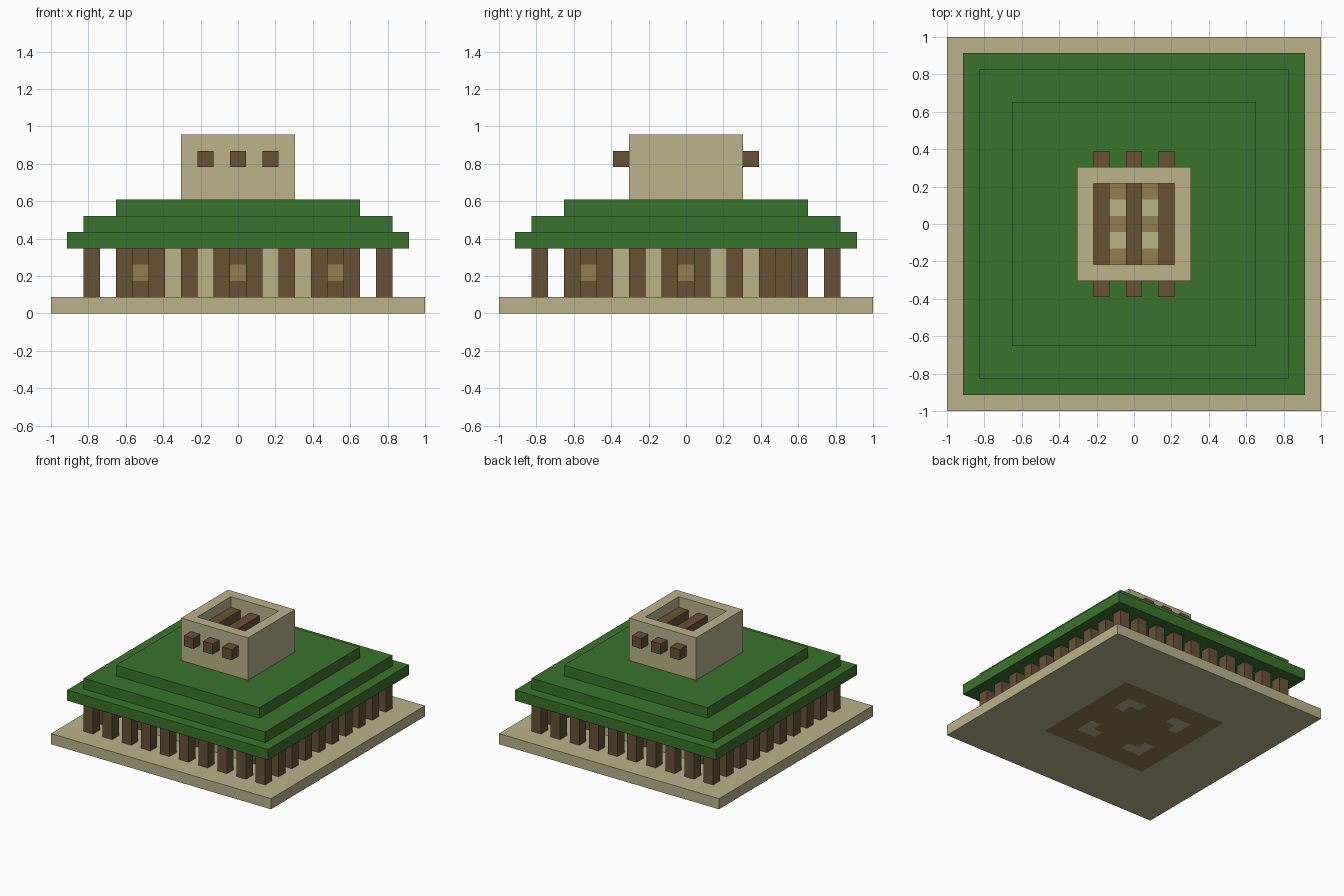
import bpy
import bmesh

U = 2 / 23  # one block

if "Cube" in bpy.data.objects:
    bpy.data.objects.remove(bpy.data.objects["Cube"], do_unlink=True)


def material(name, rgb):
    lin = [((c / 255 + 0.055) / 1.055) ** 2.4 for c in rgb] + [1]
    m = bpy.data.materials.new(name)
    m.use_nodes = True
    m.diffuse_color = lin
    m.node_tree.nodes["Principled BSDF"].inputs["Base Color"].default_value = lin
    return m


stone = material("sandstone", (188, 178, 139))
dark_wood = material("dark wood", (104, 81, 53))
light_wood = material("light wood", (146, 123, 81))
green = material("roof green", (59, 113, 46))


def finish(name, bm, *mats):
    bmesh.ops.recalc_face_normals(bm, faces=bm.faces)
    mesh = bpy.data.meshes.new(name)
    bm.to_mesh(mesh)
    bm.free()
    for m in mats:
        mesh.materials.append(m)
    obj = bpy.data.objects.new(name, mesh)
    bpy.context.collection.objects.link(obj)
    return obj


def box(name, centre, size, mat):
    """Box measured in blocks; centre is (x, y, bottom)."""
    bm = bmesh.new()
    bmesh.ops.create_cube(bm, size=1)
    x, y, z = centre
    for v in bm.verts:
        v.co.x = (x + v.co.x * size[0]) * U
        v.co.y = (y + v.co.y * size[1]) * U
        v.co.z = (z + (v.co.z + 0.5) * size[2]) * U
    return finish(name, bm, mat)


def frame(name, outer, inner, bottom, top, mat):
    """Square ring with an open shaft, measured in blocks."""
    bm = bmesh.new()
    corners = [(-1, -1), (1, -1), (1, 1), (-1, 1)]
    loops = [[bm.verts.new((x * r * U, y * r * U, z * U)) for x, y in corners]
             for r, z in ((outer, bottom), (outer, top), (inner, top), (inner, bottom))]
    for a, b in zip(loops, loops[1:] + loops[:1]):
        for i in range(4):
            j = (i + 1) % 4
            bm.faces.new((a[i], a[j], b[j], b[i]))
    return finish(name, bm, mat)


def is_wood_floor(x, y, upper):
    """Wooden room floor with stone corner pieces and hearth stones."""
    x, y = abs(x), abs(y)
    if max(x, y) > 5:
        return False
    if max(x, y) == 3 and min(x, y) >= 2:
        return False
    return not (upper and x == y == 1)


# Base slab with inlaid floor
bm = bmesh.new()
bmesh.ops.create_grid(bm, x_segments=23, y_segments=23, size=1)
extruded = bmesh.ops.extrude_face_region(bm, geom=bm.faces[:], use_keep_orig=True)
for v in [g for g in extruded["geom"] if isinstance(g, bmesh.types.BMVert)]:
    v.co.z = U
bm.normal_update()
for f in bm.faces:
    c = f.calc_center_median()
    if abs(f.normal.z) > 0.5:
        f.material_index = int(is_wood_floor(round(c.x / U), round(c.y / U), c.z > U / 2))
finish("base_slab", bm, stone, light_wood)

# Outer colonnade
for a in range(-9, 10, 2):
    for s in (-9, 9):
        box("outer_pillar", (a, s, 1), (1, 1, 3), dark_wood)
        if abs(a) != 9:
            box("outer_pillar", (s, a, 1), (1, 1, 3), dark_wood)

# Inner room: stone wall panels between posts
for s in (-6, 6):
    for a in (-3, 3):
        box("wall_panel", (a, s, 1), (5, 1, 3), stone)
        box("wall_panel", (s, a, 1), (1, 5, 3), stone)
for x in (-6, 0, 6):
    for y in (-6, 0, 6):
        if x == y == 0:
            continue
        middle = dark_wood if x == y == 6 else light_wood
        for level, mat in enumerate((dark_wood, middle, dark_wood)):
            box("wall_post", (x, y, 1 + level), (1, 1, 1), mat)

# Stepped roof
for level, half in enumerate((10.5, 9.5, 7.5)):
    frame("roof_tier", half, 2.5, 4 + level, 5 + level, green)

# Open tower with cross beams
frame("tower_wall", 3.5, 2.5, 7, 11, stone)
for x in (-2, 0, 2):
    box("tower_beam", (x, 0, 9), (1, 9, 1), dark_wood)
